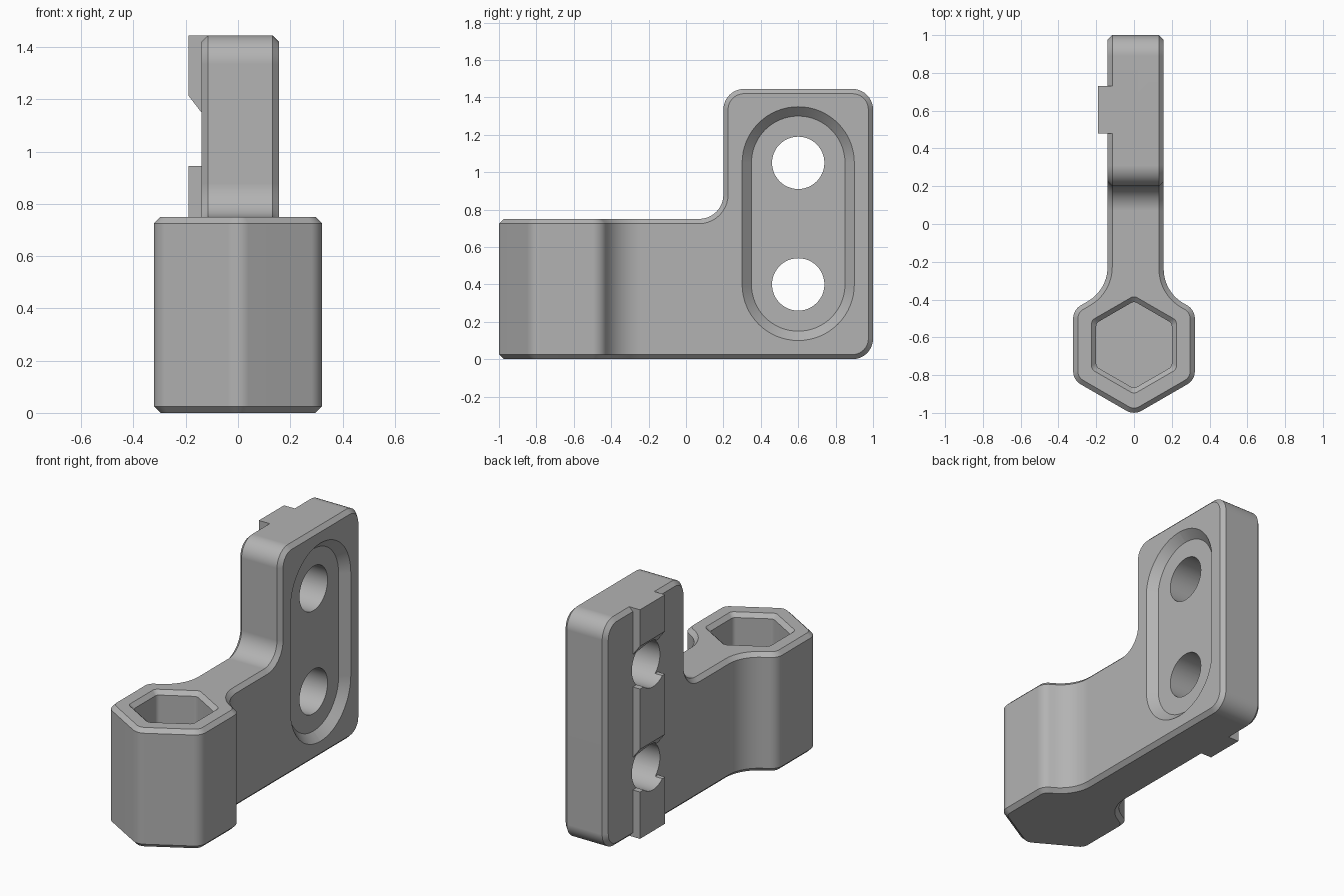
import bpy, bmesh, math
from mathutils import Vector

cube = bpy.data.objects.get("Cube")
if cube:
    bpy.data.objects.remove(cube, do_unlink=True)

grey = bpy.data.materials.new("mid grey")
grey.use_nodes = True
colour = (0.45, 0.45, 0.45, 1)
grey.diffuse_color = colour
grey.node_tree.nodes["Principled BSDF"].inputs["Base Color"].default_value = colour


def rounded(points, steps=10):
    """2D outline from (u, v, corner radius) points."""
    out = []
    for i, (u, v, r) in enumerate(points):
        p = Vector((u, v))
        if r == 0:
            out.append(p)
            continue
        a = (Vector(points[i - 1][:2]) - p).normalized()
        b = (Vector(points[(i + 1) % len(points)][:2]) - p).normalized()
        half = a.angle(b) / 2
        centre = p + (a + b).normalized() * r / math.sin(half)
        start = p + a * r / math.tan(half) - centre
        end = p + b * r / math.tan(half) - centre
        sweep = start.angle_signed(end)
        for k in range(steps + 1):
            t = -sweep * k / steps
            c, s = math.cos(t), math.sin(t)
            out.append(centre + Vector((start.x * c - start.y * s, start.x * s + start.y * c)))
    return out


def loft(name, axis, sections):
    """Solid through (position, outline) sections along x or z."""
    bm = bmesh.new()
    rings = []
    for d, outline in sections:
        rings.append([bm.verts.new((d, p.x, p.y) if axis == "x" else (p.x, p.y, d)) for p in outline])
    n = len(rings[0])
    for lo, hi in zip(rings, rings[1:]):
        for i in range(n):
            j = (i + 1) % n
            bm.faces.new((lo[i], lo[j], hi[j], hi[i]))
    bm.faces.new(rings[0][::-1])
    bm.faces.new(rings[-1])
    bmesh.ops.recalc_face_normals(bm, faces=bm.faces)
    mesh = bpy.data.meshes.new(name)
    bm.to_mesh(mesh)
    bm.free()
    mesh.materials.append(grey)
    obj = bpy.data.objects.new(name, mesh)
    bpy.context.collection.objects.link(obj)
    return obj


def apply(obj, mod):
    bpy.context.view_layer.objects.active = obj
    bpy.ops.object.modifier_apply(modifier=mod.name)


def combine(obj, other, operation):
    mod = obj.modifiers.new("combine", "BOOLEAN")
    mod.object, mod.operation, mod.solver = other, operation, "EXACT"
    apply(obj, mod)
    bpy.data.objects.remove(other, do_unlink=True)


def hexagon(apothem, radius):
    big = apothem / math.cos(math.pi / 6)
    return rounded([(big * math.sin(k * math.pi / 3), HEX_Y + big * math.cos(k * math.pi / 3), radius)
                    for k in range(6)])


def stadium(half):
    return rounded([(0.6 - half, 0.4 - half, half * 0.999), (0.6 + half, 0.4 - half, half * 0.999),
                    (0.6 + half, 1.05 + half, half * 0.999), (0.6 - half, 1.05 + half, half * 0.999)], 16)


HEX_Y, APOTHEM = -0.64, 0.322
LEFT, RIGHT = 0.157, -0.14
TOP, ARM_TOP = 1.445, 0.75
SLOPE = math.tan(math.pi / 6)
HEX_R = APOTHEM / math.cos(math.pi / 6)


def shoulder(x):
    return HEX_Y + HEX_R - abs(x) * SLOPE


# Body: side profile crossed with the plan outline, then chamfered
side = rounded([(-1.2, 0, 0), (1, 0, 0.11), (1, TOP, 0.11), (0.2, TOP, 0.11),
                (0.2, ARM_TOP, 0.13), (-1.2, ARM_TOP, 0)])
body = loft("hex_socket_bracket", "x", [(-0.5, side), (0.5, side)])
plan = rounded([(0, HEX_Y - HEX_R, 0.08),
                (APOTHEM, HEX_Y - HEX_R / 2, 0.08), (APOTHEM, HEX_Y + HEX_R / 2, 0.08),
                (LEFT, shoulder(LEFT), 0.21), (LEFT, 1.2, 0),
                (RIGHT, 1.2, 0), (RIGHT, shoulder(RIGHT), 0.21),
                (-APOTHEM, HEX_Y + HEX_R / 2, 0.08), (-APOTHEM, HEX_Y - HEX_R / 2, 0.08)])
combine(body, loft("plan_cutter", "z", [(-0.5, plan), (2, plan)]), "INTERSECT")
bevel = body.modifiers.new("chamfer", "BEVEL")
bevel.width, bevel.segments = 0.025, 1
bevel.limit_method, bevel.angle_limit = "ANGLE", math.radians(40)
bevel.use_clamp_overlap = False
apply(body, bevel)

# Locating rail on the right face, notched at each bolt hole
rail_side = rounded([(0.48, 0, 0), (0.73, 0, 0), (0.73, TOP, 0), (0.48, TOP, 0)])
rail = loft("rail", "x", [(-0.19, rail_side), (-0.1, rail_side)])
combine(body, rail, "UNION")
for z in (0.4, 1.05):
    notch = [(RIGHT, [0.4, 0.8, z - 0.105, z + 0.1]), (-0.22, [0.4, 0.8, z - 0.105, z + 0.204])]
    sections = [(x, rounded([(a, c, 0), (b, c, 0), (b, d, 0), (a, d, 0)])) for x, (a, b, c, d) in notch]
    combine(body, loft("notch_cutter", "x", sections), "DIFFERENCE")

# Shallow sloped recess on the left face
recess = [(LEFT - 0.05, stadium(0.25)), (LEFT + 0.02, stadium(0.32))]
combine(body, loft("recess_cutter", "x", recess), "DIFFERENCE")

# Bolt holes
for z in (0.4, 1.05):
    circle = [Vector((0.6 + 0.14 * math.cos(k * math.pi / 24), z + 0.14 * math.sin(k * math.pi / 24)))
              for k in range(48)]
    combine(body, loft("hole_cutter", "x", [(-0.5, circle), (0.5, circle)]), "DIFFERENCE")

# Blind hexagonal socket with a chamfered mouth
pocket = [(0.1, hexagon(0.2, 0.03)), (ARM_TOP - 0.025, hexagon(0.2, 0.03)),
          (ARM_TOP + 0.025, hexagon(0.25, 0.0375))]
combine(body, loft("socket_cutter", "z", pocket), "DIFFERENCE")

# Smooth curves, crisp chamfers
bpy.ops.object.select_all(action="DESELECT")
body.select_set(True)
bpy.context.view_layer.objects.active = body
bpy.ops.object.shade_smooth_by_angle(angle=math.radians(25))
weighted = body.modifiers.new("even_shading", "WEIGHTED_NORMAL")
weighted.keep_sharp = True
